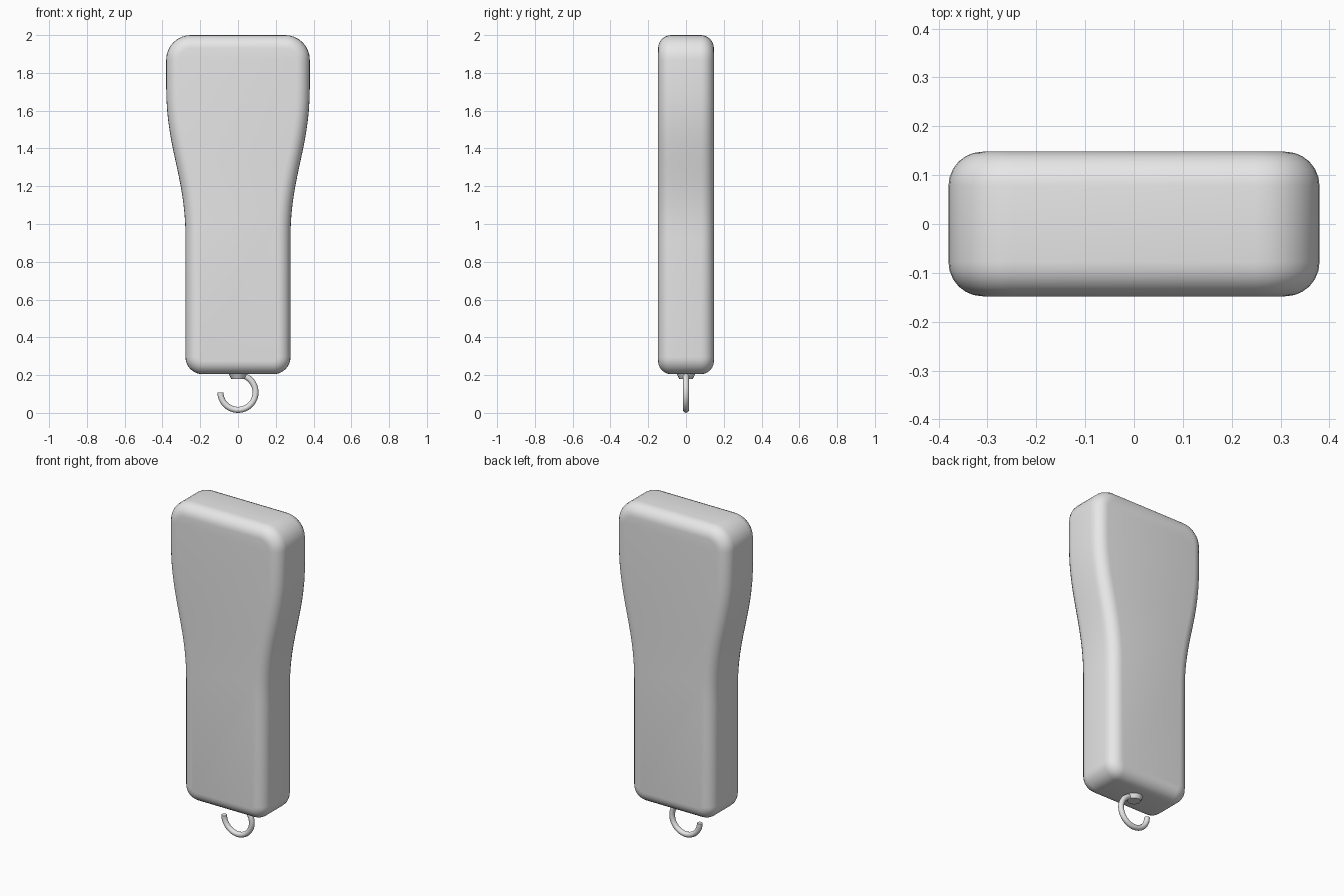
import bpy, bmesh
from math import sin, cos, pi
from mathutils import Vector
from mathutils.geometry import interpolate_bezier

cube = bpy.data.objects.get("Cube")
if cube:
    bpy.data.objects.remove(cube, do_unlink=True)

grey = bpy.data.materials.new("light_grey")
grey.use_nodes = True
colour = (0.8, 0.8, 0.8, 1)
grey.diffuse_color = colour
grey.node_tree.nodes["Principled BSDF"].inputs["Base Color"].default_value = colour


def finish(name, bm):
    bmesh.ops.recalc_face_normals(bm, faces=bm.faces)
    mesh = bpy.data.meshes.new(name)
    bm.to_mesh(mesh)
    bm.free()
    obj = bpy.data.objects.new(name, mesh)
    bpy.context.collection.objects.link(obj)
    mesh.materials.append(grey)
    bpy.ops.object.select_all(action='DESELECT')
    bpy.context.view_layer.objects.active = obj
    obj.select_set(True)
    bpy.ops.object.shade_smooth_by_angle(angle=pi / 5)
    return obj


def skin(name, rings):
    """Join closed rings of points with quads and cap both ends."""
    bm = bmesh.new()
    loops = [[bm.verts.new(p) for p in ring] for ring in rings]
    for a, b in zip(loops, loops[1:]):
        for i in range(len(a)):
            j = (i + 1) % len(a)
            bm.faces.new((a[i], a[j], b[j], b[i]))
    bm.faces.new(loops[0])
    bm.faces.new(loops[-1][::-1])
    return finish(name, bm)


def corner(x, z, r, start, steps=8):
    """Quarter round about (x, z), as points in the x-z plane."""
    return [Vector((x + r * cos(start + pi / 2 * i / steps),
                    z + r * sin(start + pi / 2 * i / steps))) for i in range(steps + 1)]


# Body: right half outline from bottom to top, then mirrored
TOP_W, LOW_W, BOTTOM, TOP = 0.38, 0.278, 0.205, 2.0
R_LOW, R_TOP, EDGE, DEPTH = 0.09, 0.13, 0.07, 0.148
flare = interpolate_bezier(Vector((LOW_W, 0.93)), Vector((LOW_W, 1.25)),
                           Vector((TOP_W, 1.4)), Vector((TOP_W, 1.72)), 16)
half = corner(LOW_W - R_LOW, BOTTOM + R_LOW, R_LOW, -pi / 2)
half += [Vector((p[0], p[1])) for p in flare]
half += corner(TOP_W - R_TOP, TOP - R_TOP, R_TOP, 0)
outline = half + [Vector((-p.x, p.y)) for p in reversed(half)]

# Inward directions of the outline, used to round the front and back edges
inward = []
for i, p in enumerate(outline):
    before = (p - outline[i - 1]).normalized()
    after = (outline[(i + 1) % len(outline)] - p).normalized()
    t = (before + after).normalized()
    inward.append(Vector((-t.y, t.x)))

STEPS = 6
section = [(EDGE * (1 - sin(a)), -DEPTH + EDGE * (1 - cos(a)))
           for a in (pi / 2 * k / STEPS for k in range(STEPS + 1))]
section += [(inset, -y) for inset, y in reversed(section)]
rings = []
for inset, y in section:
    ring = [p + n * inset for p, n in zip(outline, inward)]
    rings.append([(q.x, y, q.y) for q in ring])
skin("body", rings)

# Hook mount: small tapered disc under the body
skin("hook_mount", [[(r * cos(pi * i / 8), r * sin(pi * i / 8), z) for i in range(16)]
                    for r, z in ((0.036, 0.18), (0.052, 0.212))])

# Hook: open ring of round wire
RADIUS, WIRE = 0.093, 0.016
HOOK_Z = RADIUS + WIRE
rings = []
for k in range(37):
    a = pi / 2 - 1.5 * pi * k / 36
    rings.append([((RADIUS + WIRE * cos(b)) * cos(a), WIRE * sin(b),
                   HOOK_Z + (RADIUS + WIRE * cos(b)) * sin(a))
                  for b in (pi * j / 6 for j in range(12))])
skin("hook", rings)
